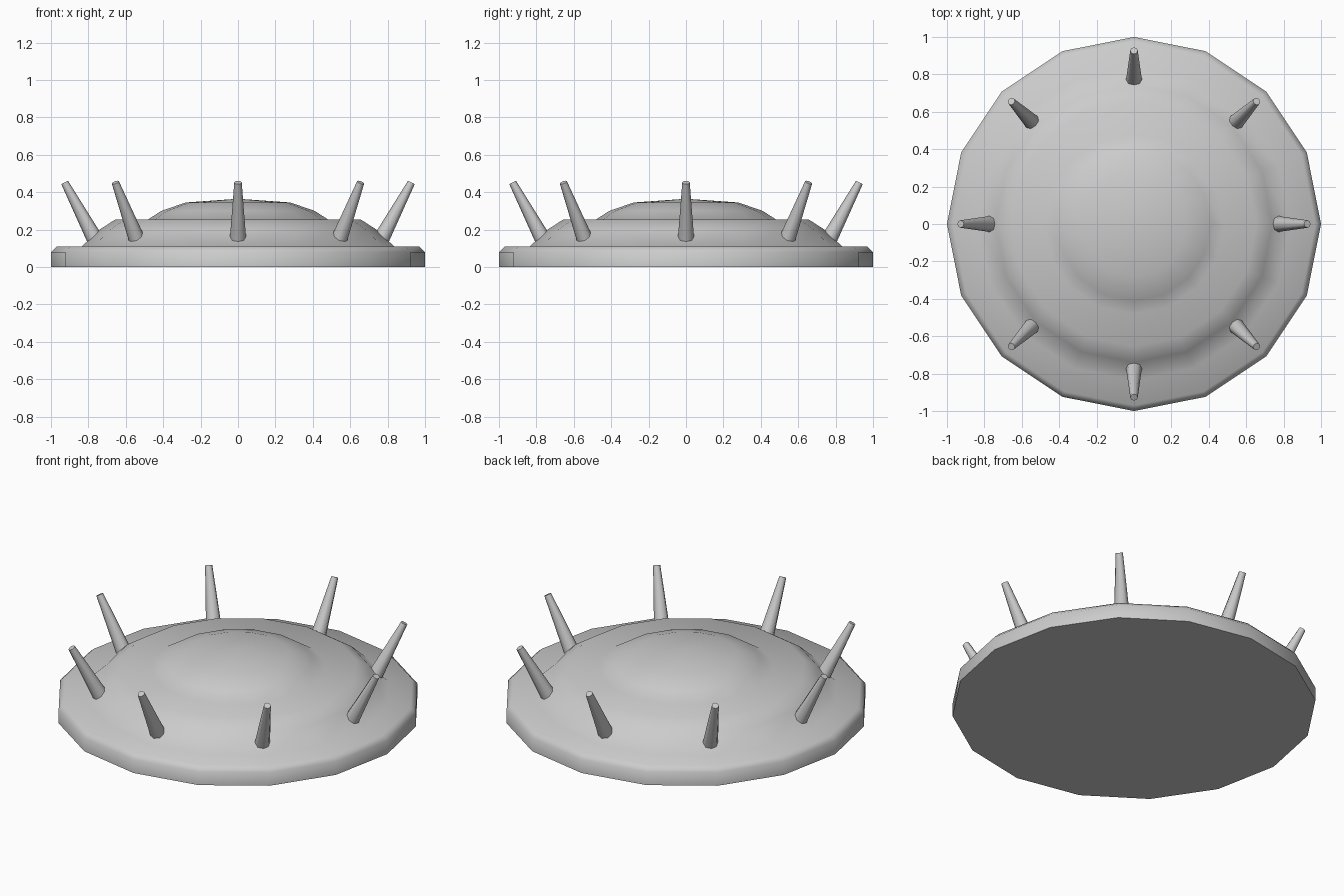
import bpy, bmesh
from math import sin, cos, pi, atan2, radians
from mathutils import Vector

if "Cube" in bpy.data.objects:
    bpy.data.objects.remove(bpy.data.objects["Cube"])


def finish(name, bm, angle):
    bmesh.ops.recalc_face_normals(bm, faces=bm.faces)
    me = bpy.data.meshes.new(name)
    bm.to_mesh(me)
    bm.free()
    ob = bpy.data.objects.new(name, me)
    bpy.context.collection.objects.link(ob)
    bpy.ops.object.select_all(action='DESELECT')
    ob.select_set(True)
    bpy.context.view_layer.objects.active = ob
    bpy.ops.object.shade_smooth_by_angle(angle=radians(angle))
    return ob


def lathe(name, profile, sides, top):
    bm = bmesh.new()
    rings = [[bm.verts.new((r * cos(2 * pi * i / sides), r * sin(2 * pi * i / sides), z))
              for i in range(sides)] for r, z in profile]
    for a, b in zip(rings, rings[1:]):
        for i in range(sides):
            j = (i + 1) % sides
            bm.faces.new((a[i], a[j], b[j], b[i]))
    bm.faces.new(rings[0])
    apex = bm.verts.new((0, 0, top))
    for i in range(sides):
        bm.faces.new((rings[-1][i], rings[-1][(i + 1) % sides], apex))
    return finish(name, bm, 65)


# Stepped disc: bevelled brim, shoulder, plateau and low dome
lathe("stepped_disc", [(1, 0), (1, 0.08), (0.97, 0.11), (0.835, 0.11), (0.74, 0.2),
                       (0.655, 0.255), (0.48, 0.255), (0.41, 0.3), (0.28, 0.345)], 16, 0.365)

# Eight tapered spikes leaning outward from the shoulder
for k in range(8):
    a = k * pi / 4
    out = Vector((cos(a), sin(a), 0))
    base, tip = out * 0.755 + Vector((0, 0, 0.13)), out * 0.927 + Vector((0, 0, 0.452))
    d = tip - base
    bm = bmesh.new()
    bmesh.ops.create_cone(bm, cap_ends=True, segments=8, radius1=0.045, radius2=0.02, depth=d.length)
    rot = Vector((0, 0, 1)).rotation_difference(d).to_matrix()
    bmesh.ops.rotate(bm, verts=bm.verts, matrix=rot)
    bmesh.ops.translate(bm, verts=bm.verts, vec=(base + tip) / 2)
    finish(f"spike_{k + 1}", bm, 50)
